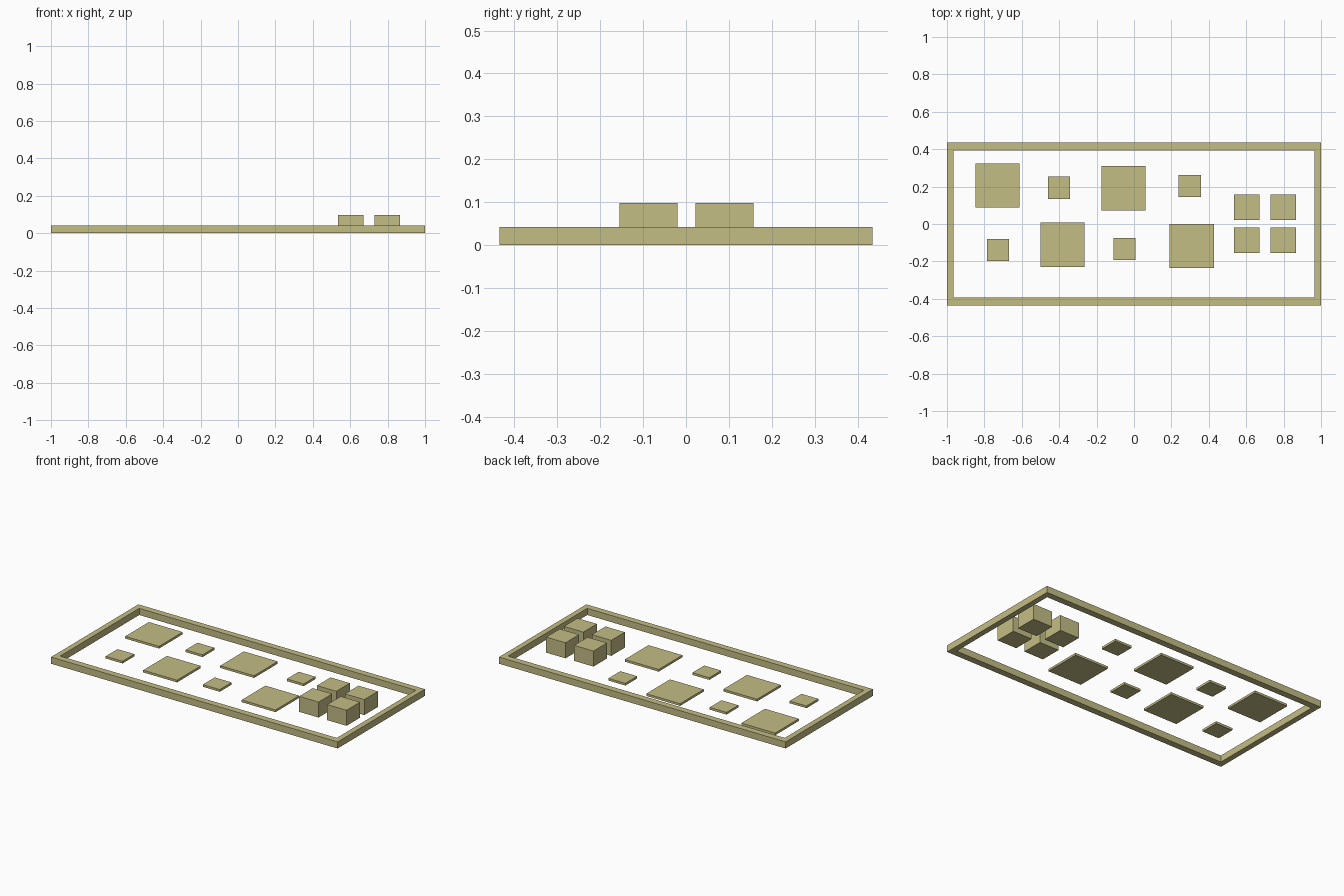
import bpy, bmesh

if "Cube" in bpy.data.objects:
    bpy.data.objects.remove(bpy.data.objects["Cube"])

khaki = bpy.data.materials.new("khaki")
khaki.diffuse_color = (0.552, 0.509, 0.235, 1)
khaki.use_nodes = True
khaki.node_tree.nodes["Principled BSDF"].inputs["Base Color"].default_value = khaki.diffuse_color


def add_object(name, bm):
    bmesh.ops.recalc_face_normals(bm, faces=bm.faces[:])
    mesh = bpy.data.meshes.new(name)
    bm.to_mesh(mesh)
    bm.free()
    mesh.materials.append(khaki)
    obj = bpy.data.objects.new(name, mesh)
    bpy.context.collection.objects.link(obj)
    return obj


def block(name, x, y, side, height):
    """Square block standing on the ground."""
    bm = bmesh.new()
    bmesh.ops.create_cube(bm, size=1)
    for v in bm.verts:
        v.co = (x + v.co.x * side, y + v.co.y * side, (v.co.z + 0.5) * height)
    return add_object(name, bm)


# Rectangular border: one mitred ring with a hollow centre
HX, HY, IX, IY, RIM = 1.0, 0.435, 0.965, 0.394, 0.042
signs = [(-1, -1), (1, -1), (1, 1), (-1, 1)]
bm = bmesh.new()
rings = [[bm.verts.new((sx * hx, sy * hy, z)) for sx, sy in signs]
         for hx, hy, z in [(HX, HY, 0), (HX, HY, RIM), (IX, IY, RIM), (IX, IY, 0)]]
for r in range(4):
    a, b = rings[r], rings[(r + 1) % 4]
    for i in range(4):
        j = (i + 1) % 4
        bm.faces.new((a[i], a[j], b[j], b[i]))
add_object("border_frame", bm)

# Large thin stepping slabs
for i, (x, y) in enumerate([(-0.73, 0.205), (-0.383, -0.111),
                            (-0.057, 0.191), (0.309, -0.118)]):
    block(f"large_slab_{i + 1}", x, y, 0.236, 0.014)

# Small thin stepping slabs
for i, (x, y) in enumerate([(-0.726, -0.139), (-0.401, 0.194),
                            (-0.051, -0.134), (0.298, 0.204)]):
    block(f"small_slab_{i + 1}", x, y, 0.118, 0.014)

# Two by two group of raised blocks
for i, x in enumerate((0.603, 0.798)):
    for j, y in enumerate((-0.087, 0.09)):
        block(f"raised_block_{i * 2 + j + 1}", x, y, 0.135, 0.098)
